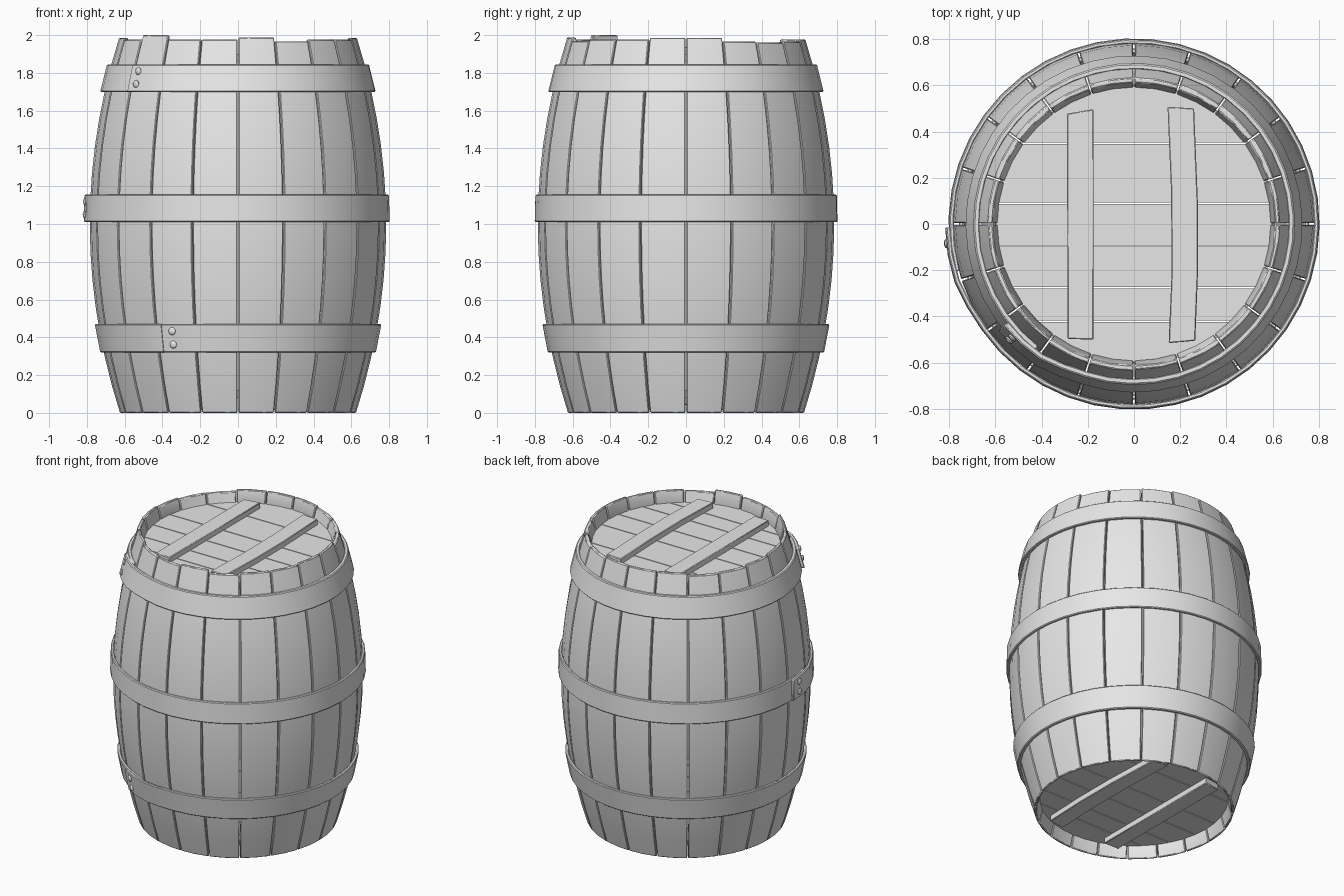
import bpy, bmesh, math
from mathutils import Vector, Matrix

if "Cube" in bpy.data.objects:
    bpy.data.objects.remove(bpy.data.objects["Cube"])

grey = bpy.data.materials.new("plain_grey")
grey.use_nodes = True
grey.diffuse_color = (0.8, 0.8, 0.8, 1)
grey.node_tree.nodes["Principled BSDF"].inputs["Base Color"].default_value = (0.8, 0.8, 0.8, 1)


def finish(bm, name, bevel=0.0):
    """Turn a bmesh into a shaded, coloured object."""
    bmesh.ops.recalc_face_normals(bm, faces=bm.faces)
    mesh = bpy.data.meshes.new(name)
    bm.to_mesh(mesh)
    bm.free()
    mesh.materials.append(grey)
    obj = bpy.data.objects.new(name, mesh)
    bpy.context.collection.objects.link(obj)
    bpy.ops.object.select_all(action='DESELECT')
    obj.select_set(True)
    bpy.context.view_layer.objects.active = obj
    bpy.ops.object.shade_smooth_by_angle(angle=math.radians(32))
    if bevel:
        mod = obj.modifiers.new("soft_edges", 'BEVEL')
        mod.width = bevel
        mod.segments = 1
        mod.limit_method = 'ANGLE'
        mod.angle_limit = math.radians(40)
    return obj


def sweep(bm, sections):
    """Skin a list of closed point loops and cap both ends."""
    rings = [[bm.verts.new(p) for p in s] for s in sections]
    n = len(rings[0])
    for a, b in zip(rings, rings[1:]):
        for i in range(n):
            j = (i + 1) % n
            bm.faces.new((a[i], a[j], b[j], b[i]))
    bm.faces.new(rings[0])
    bm.faces.new(rings[-1][::-1])


def polar(r, deg, z):
    a = math.radians(deg)
    return Vector((r * math.cos(a), r * math.sin(a), z))


def belly(z):
    """Outer radius of the barrel at a height."""
    return 0.785 - 0.16 * (z - 1) ** 2


def plate(bm, outline, z0, z1):
    sweep(bm, [[(x, y, z) for x, y in outline] for z in (z0, z1)])


# Staves: 20 curved boards with uneven tops
STAVES = 20
STEP = 360 / STAVES
TOPS = {12: 2.0, 15: 1.987, 10: 1.985, 19: 1.985, 0: 1.985, 1: 1.966,
        8: 1.966, 2: 1.96, 7: 1.962, 3: 1.966, 16: 1.967}
bm = bmesh.new()
for i in range(STAVES):
    top = TOPS.get(i, 1.976)
    levels = [top * k / 14 for k in range(15)]
    outer = [(belly(z), z) for z in levels]
    # chamfered rim at each end, then the hidden inner wall
    inner = [(0.612, top), (0.59, 1.895)]
    inner += [(belly(z) - 0.065, z) for z in (1.75, 1.4, 1.0, 0.6, 0.25)]
    inner += [(0.59, 0.085), (0.612, 0)]
    loop = outer + inner
    gap = 0.28
    angles = (i * STEP + gap, (i + 0.5) * STEP, (i + 1) * STEP - gap)
    sweep(bm, [[polar(r, a, z) for r, z in loop] for a in angles])
finish(bm, "staves", 0.004)


# Hoops: overlapping metal strips, the free end lying on top
def hoop(name, z0, z1, thick, start):
    bm = bmesh.new()
    span, count = 374, 44
    sections = []
    for k in range(count + 1):
        d = span * k / count
        lift = thick * 0.8 * max(0, min(1, (30 - d) / 14))
        a = start + d
        r0, r1 = belly(z0) + lift, belly(z1) + lift
        sections.append([polar(r0 - 0.002, a, z0), polar(r0 + thick, a, z0),
                         polar(r1 + thick, a, z1), polar(r1 - 0.002, a, z1)])
    sweep(bm, sections)
    finish(bm, name, 0.005)
    # two domed rivets near the free end
    bm = bmesh.new()
    for f in (0.28, 0.75):
        z = z0 + (z1 - z0) * f
        a = start + 5
        spot = polar(belly(z) + thick * 1.75, a, z)
        mat = (Matrix.Translation(spot) @ Matrix.Rotation(math.radians(a), 4, 'Z')
               @ Matrix.Diagonal((0.5, 1, 1, 1)))
        bmesh.ops.create_icosphere(bm, subdivisions=2, radius=0.021, matrix=mat)
    finish(bm, name + "_rivets")


hoop("lower_hoop", 0.32, 0.47, 0.02, 238)
hoop("middle_hoop", 1.01, 1.155, 0.018, 181)
hoop("upper_hoop", 1.70, 1.845, 0.023, 218)

# Heads: round plank discs with two battens, repeated underneath
JOINTS = [-0.605, -0.42, -0.275, -0.095, 0.09, 0.35, 0.605]
BATTENS = [
    [(-0.29, 0.477), (-0.175, 0.497), (-0.175, -0.5), (-0.287, -0.497)],
    [(0.145, 0.507), (0.26, 0.5), (0.276, 0.1), (0.277, -0.2),
     (0.265, -0.505), (0.15, -0.515), (0.163, -0.2), (0.16, 0.15)],
]
R = 0.608
for name, flip in (("top", False), ("bottom", True)):
    def height(z):
        return 1.98 - z if flip else z

    bm = bmesh.new()
    for lo, hi in zip(JOINTS, JOINTS[1:]):
        lo, hi = lo + 0.003, hi - 0.003
        a0, a1 = math.asin(lo / R), math.asin(hi / R)
        arc = [(R * math.cos(a0 + (a1 - a0) * k / 8),
                R * math.sin(a0 + (a1 - a0) * k / 8)) for k in range(9)]
        plate(bm, arc + [(-x, y) for x, y in reversed(arc)], height(1.86), height(1.9))
    finish(bm, name + "_head_planks")

    bm = bmesh.new()
    for outline in BATTENS:
        plate(bm, outline, height(1.895), height(1.938))
    finish(bm, name + "_head_battens", 0.004)
